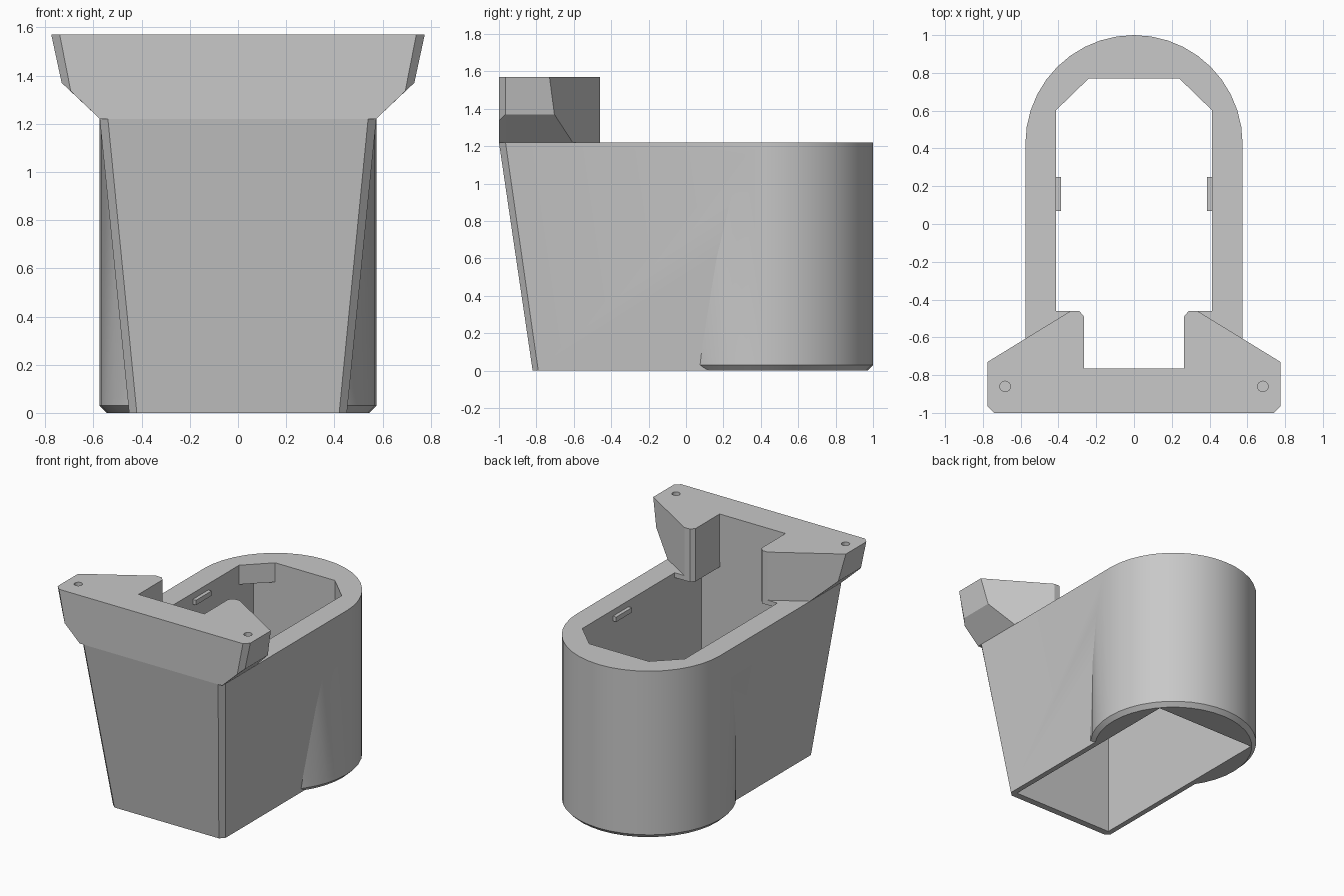
import bpy, bmesh
from math import sin, cos, pi

cube = bpy.data.objects.get("Cube")
if cube:
    bpy.data.objects.remove(cube, do_unlink=True)

grey = bpy.data.materials.new("light_grey")
grey.use_nodes = True
grey.diffuse_color = (0.58, 0.58, 0.58, 1)
grey.node_tree.nodes["Principled BSDF"].inputs["Base Color"].default_value = (0.58, 0.58, 0.58, 1)

RIM = 1.22          # height of the tub rim
TOP = 1.57          # height of the bracket top


def loft(name, rings):
    """Skin a stack of 3D rings and cap both ends."""
    bm = bmesh.new()
    loops = [[bm.verts.new(p) for p in ring] for ring in rings]
    n = len(loops[0])
    for a, b in zip(loops, loops[1:]):
        for i in range(n):
            j = (i + 1) % n
            bm.faces.new((a[i], a[j], b[j], b[i]))
    bm.faces.new(loops[0][::-1])
    bm.faces.new(loops[-1])
    bmesh.ops.recalc_face_normals(bm, faces=bm.faces)
    mesh = bpy.data.meshes.new(name)
    bm.to_mesh(mesh)
    bm.free()
    mesh.materials.append(grey)
    obj = bpy.data.objects.new(name, mesh)
    bpy.context.collection.objects.link(obj)
    return obj


def at(z, outline):
    return [(x, y, z) for x, y in outline]


def prism(name, outline, z0, z1):
    return loft(name, [at(z0, outline), at(z1, outline)])


def mirrored(half):
    """Close a right-hand ring with its mirror image."""
    return half + [(-p[0], *p[1:]) for p in reversed(half)]


def circle(x, y, r, steps):
    return [(x + r * cos(2 * pi * i / steps), y + r * sin(2 * pi * i / steps))
            for i in range(steps)]


def select(obj):
    bpy.ops.object.select_all(action='DESELECT')
    obj.select_set(True)
    bpy.context.view_layer.objects.active = obj


def combine(obj, other, operation):
    """Boolean the other object into this one and discard it."""
    mod = obj.modifiers.new("combine", 'BOOLEAN')
    mod.operation = operation
    mod.solver = 'EXACT'
    mod.object = other
    select(obj)
    bpy.ops.object.modifier_apply(modifier=mod.name)
    bpy.data.objects.remove(other, do_unlink=True)


# Tub: tapered front trunk joined to a round drum, with a shaft cut through
tub = loft("tub", [
    at(0, mirrored([(0.42, -0.82), (0.452, -0.79), (0.452, 0.42)])),
    at(RIM, mirrored([(0.54, -1), (0.574, -0.965), (0.574, 0.42)]))])
drum = loft("drum", [at(0, circle(0, 0.425, 0.545, 40)),
                     at(0.03, circle(0, 0.425, 0.575, 40)),
                     at(RIM, circle(0, 0.425, 0.575, 40))])
combine(tub, drum, 'UNION')
shaft = mirrored([(0.413, -0.77), (0.413, 0.77)])
combine(tub, prism("shaft_cutter", shaft, -0.1, RIM + 0.1), 'DIFFERENCE')
select(tub)
bpy.ops.object.shade_smooth_by_angle(angle=0.3)


# Bracket: U-shaped block with flared ends, chamfered above the flare
def bracket_ring(z, hw, chamfer, front_z):
    back = -0.73 + (0.775 - hw) * 0.614
    inner = at(z, [(hw, -0.965), (hw, back), (0.335, -0.46), (0.29, -0.46),
                   (0.265, -0.49), (0.265, -0.765)])
    return mirrored([(hw - chamfer, -1, front_z)] + inner)


bracket = loft("bracket", [bracket_ring(RIM, 0.573, 0, RIM),
                           bracket_ring(1.37, 0.732, 0.038, 1.335),
                           bracket_ring(TOP, 0.775, 0.035, TOP)])

for side, label in ((1, "left"), (-1, "right")):
    # Blind screw hole in the bracket end
    hole = circle(side * 0.682, -0.86, 0.028, 16)
    combine(bracket, prism("hole_cutter", hole, TOP - 0.1, TOP + 0.1), 'DIFFERENCE')

    # Block under the bracket leg, inside the tub
    prism(label + "_leg_support",
          [(side * x, y) for x, y in ((0.415, -0.775), (0.415, -0.46), (0.29, -0.46),
                                      (0.265, -0.49), (0.265, -0.775))], 1.185, RIM)
    # Corner gusset at the back of the rim
    prism(label + "_back_gusset",
          [(side * x, y) for x, y in ((0.415, 0.6), (0.415, 0.77), (0.24, 0.77))], 1.08, RIM)
    # Small catch on the inner wall
    prism(label + "_catch",
          [(side * x, y) for x, y in ((0.417, 0.07), (0.387, 0.07),
                                      (0.387, 0.25), (0.417, 0.25))], 1.14, 1.175)
